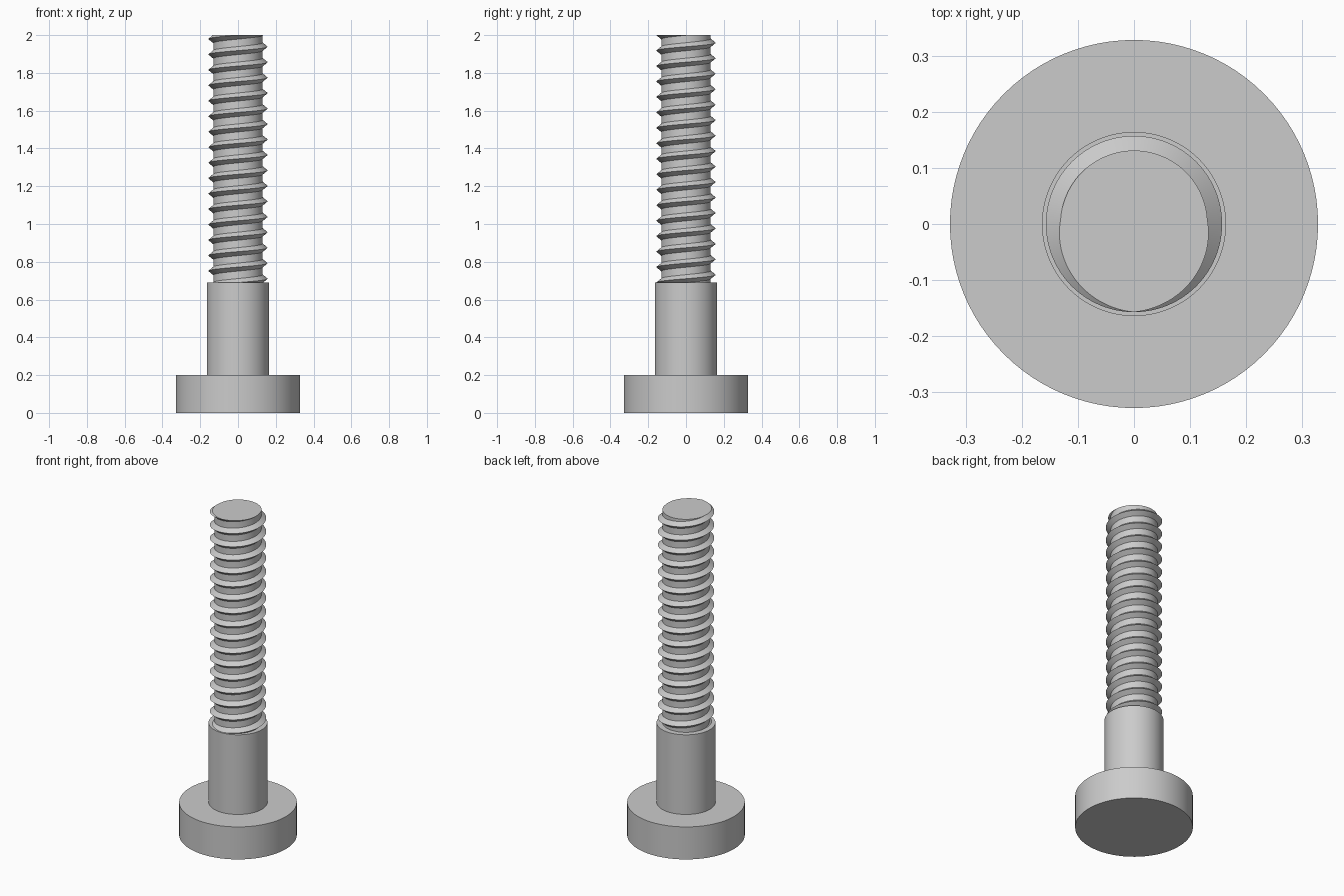
import bpy, bmesh
from math import cos, sin, pi

if "Cube" in bpy.data.objects:
    bpy.data.objects.remove(bpy.data.objects["Cube"], do_unlink=True)

HEAD_R, HEAD_TOP = 0.328, 0.20
SHANK_R, SHANK_TOP = 0.164, 0.69
ROOT_R, CREST_R = 0.131, 0.157
TOP, TURNS, STEPS = 2.0, 16, 96
PITCH = (TOP - SHANK_TOP) / TURNS
HALF = PITCH * 0.26  # half the width of a thread ridge at its base

steel = bpy.data.materials.new("light grey steel")
steel.use_nodes = True
colour = (0.6, 0.6, 0.6, 1)
steel.diffuse_color = colour
steel.node_tree.nodes["Principled BSDF"].inputs["Base Color"].default_value = colour


def finish(obj):
    obj.data.materials.append(steel)
    bpy.ops.object.select_all(action='DESELECT')
    obj.select_set(True)
    bpy.context.view_layer.objects.active = obj
    bpy.ops.object.shade_smooth_by_angle(angle=pi / 6)


def cylinder(name, radius, bottom, top):
    bpy.ops.mesh.primitive_cylinder_add(
        vertices=STEPS, radius=radius, depth=top - bottom,
        location=(0, 0, (bottom + top) / 2))
    obj = bpy.context.object
    obj.name = name
    finish(obj)


cylinder("head", HEAD_R, 0, HEAD_TOP)
cylinder("shank", SHANK_R, HEAD_TOP, SHANK_TOP)

# Threaded rod: a ridge and its root band swept along a right-hand helix
profile = [(-HALF, ROOT_R), (0, CREST_R), (HALF, ROOT_R), (PITCH - HALF, ROOT_R)]
bm = bmesh.new()
previous = None
for i in range(-(TURNS + 3) * STEPS, 2 * STEPS + 1):
    a = 2 * pi * i / STEPS - pi / 2
    ring = [bm.verts.new((r * cos(a), r * sin(a), TOP + PITCH * i / STEPS + dz))
            for dz, r in profile]
    if previous:
        for j in range(len(profile) - 1):
            bm.faces.new((previous[j], ring[j], ring[j + 1], previous[j + 1]))
    previous = ring
bmesh.ops.remove_doubles(bm, verts=bm.verts, dist=0.0001)

# Trim both ends flat and cap them; the lower end sits inside the shank
for z, direction in ((TOP, 1), (SHANK_TOP - 0.03, -1)):
    cut = bmesh.ops.bisect_plane(
        bm, geom=bm.verts[:] + bm.edges[:] + bm.faces[:], dist=0.00001,
        plane_co=(0, 0, z), plane_no=(0, 0, direction), clear_outer=True)
    rim = [e for e in bm.edges if e.is_boundary
           and all(abs(v.co.z - z) < 0.0001 for v in e.verts)]
    bmesh.ops.holes_fill(bm, edges=rim, sides=0)
bmesh.ops.recalc_face_normals(bm, faces=bm.faces)

mesh = bpy.data.meshes.new("threaded_rod")
bm.to_mesh(mesh)
bm.free()
rod = bpy.data.objects.new("threaded_rod", mesh)
bpy.context.collection.objects.link(rod)
finish(rod)
